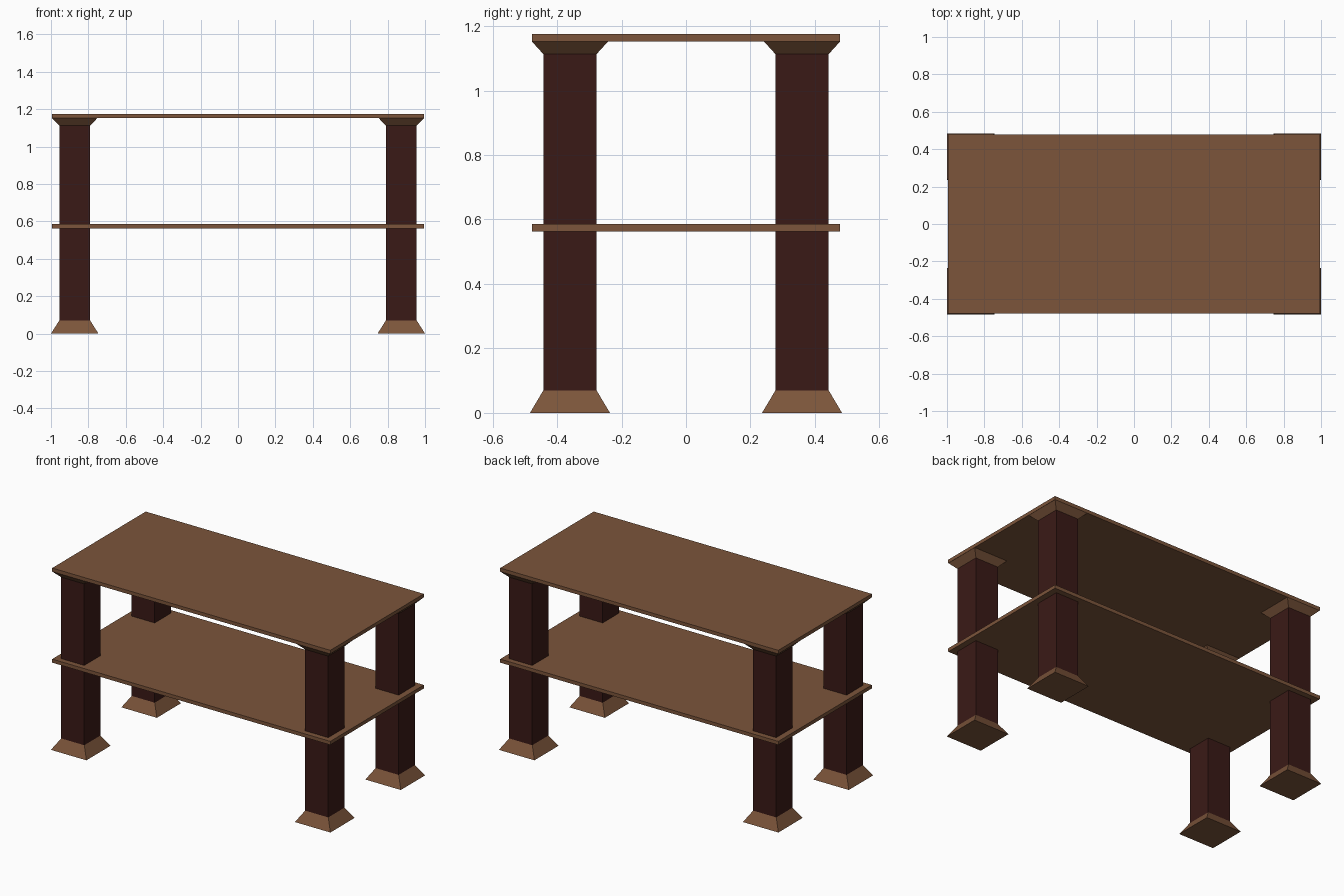
import bpy, bmesh

if "Cube" in bpy.data.objects:
    bpy.data.objects.remove(bpy.data.objects["Cube"])

LEG_X, LEG_Y = 0.873, 0.36      # leg centres
POST, FLARE = 0.0825, 0.124     # half widths of post and flared ends


def material(name, color):
    m = bpy.data.materials.new(name)
    m.diffuse_color = (*color, 1)
    m.use_nodes = True
    m.node_tree.nodes["Principled BSDF"].inputs["Base Color"].default_value = m.diffuse_color
    return m


wood = material("brown_wood", (0.20, 0.09, 0.043))
dark = material("dark_wood", (0.042, 0.010, 0.008))


def tapered_box(name, center, bottom, top, z0, z1, mat):
    """Box whose bottom and top have their own (x, y) half sizes."""
    bm = bmesh.new()
    bmesh.ops.create_cube(bm, size=2)
    for v in bm.verts:
        hx, hy = top if v.co.z > 0 else bottom
        v.co = (center[0] + v.co.x * hx, center[1] + v.co.y * hy,
                z1 if v.co.z > 0 else z0)
    me = bpy.data.meshes.new(name)
    bm.to_mesh(me)
    bm.free()
    me.materials.append(mat)
    ob = bpy.data.objects.new(name, me)
    bpy.context.collection.objects.link(ob)
    return ob


# Shelf boards
board = (0.995, 0.478)
tapered_box("middle_shelf", (0, 0), board, board, 0.563, 0.586, wood)
tapered_box("table_top", (0, 0), board, board, 1.152, 1.175, wood)

# Four legs: flared foot, square post, flared cap under the top
post = (POST, POST)
foot = (1.0 - LEG_X, FLARE)
cap = (0.121, 0.118)
for sx, side in ((-1, "left"), (1, "right")):
    for sy, end in ((-1, "front"), (1, "back")):
        c = (sx * LEG_X, sy * LEG_Y)
        tag = f"{end}_{side}"
        tapered_box(f"{tag}_foot", c, foot, post, 0.0, 0.07, wood)
        tapered_box(f"{tag}_post", c, post, post, 0.07, 1.113, dark)
        tapered_box(f"{tag}_cap", c, post, cap, 1.113, 1.152, wood)
